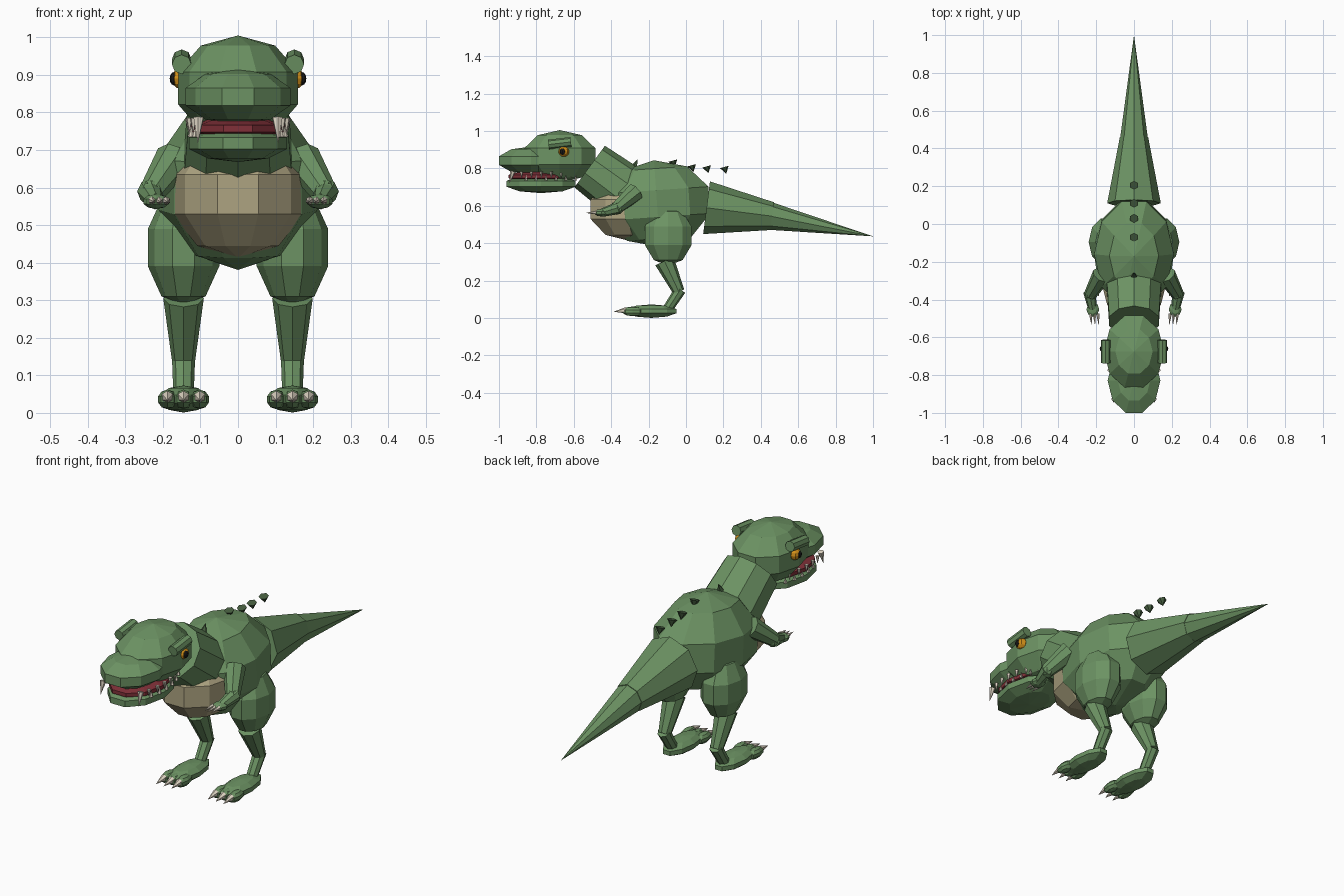
import bpy, bmesh, math
from mathutils import Vector, Matrix

if "Cube" in bpy.data.objects:
    bpy.data.objects.remove(bpy.data.objects["Cube"])


def mat(name, r, g, b):
    m = bpy.data.materials.new(name)
    m.diffuse_color = (r, g, b, 1)
    m.use_nodes = True
    m.node_tree.nodes["Principled BSDF"].inputs["Base Color"].default_value = m.diffuse_color
    return m


GREEN = mat("green_skin", 0.15, 0.29, 0.125)
DARK = mat("dark_green", 0.06, 0.11, 0.05)
TAN = mat("tan_belly", 0.42, 0.37, 0.22)
RED = mat("mouth_red", 0.22, 0.03, 0.04)
IVORY = mat("ivory", 0.75, 0.68, 0.56)
AMBER = mat("amber", 0.65, 0.28, 0.01)
BLACK = mat("black", 0.01, 0.01, 0.01)


def finish(name, bm, material):
    me = bpy.data.meshes.new(name)
    bm.to_mesh(me)
    bm.free()
    me.materials.append(material)
    ob = bpy.data.objects.new(name, me)
    bpy.context.collection.objects.link(ob)
    return ob


def ball(name, loc, radii, material=GREEN, seg=10, rings=5, tilt=0):
    """Faceted ellipsoid with vertices on the x axis."""
    bm = bmesh.new()
    bmesh.ops.create_uvsphere(bm, u_segments=seg, v_segments=rings, radius=1)
    m = (Matrix.Translation(loc) @ Matrix.Rotation(math.radians(tilt), 4, 'X')
         @ Matrix.Diagonal((*radii, 1)) @ Matrix.Rotation(math.pi / 2, 4, 'Z'))
    bmesh.ops.transform(bm, matrix=m, verts=bm.verts)
    return finish(name, bm, material)


def cone(name, a, b, r1, r2, material=GREEN, seg=8):
    """Tapered limb from point a to point b."""
    a, b = Vector(a), Vector(b)
    d = b - a
    bm = bmesh.new()
    bmesh.ops.create_cone(bm, cap_ends=True, segments=seg, radius1=r1, radius2=r2, depth=d.length)
    m = Matrix.Translation((a + b) / 2) @ d.to_track_quat('Z', 'Y').to_matrix().to_4x4()
    bmesh.ops.transform(bm, matrix=m, verts=bm.verts)
    bmesh.ops.remove_doubles(bm, verts=bm.verts, dist=1e-5)
    return finish(name, bm, material)


# Torso, chest and neck
ball("torso", (0, -0.155, 0.612), (0.222, 0.31, 0.232), tilt=4)
ball("chest", (0, -0.30, 0.582), (0.184, 0.232, 0.17), TAN)
cone("neck", (0, -0.27, 0.63), (0, -0.515, 0.81), 0.155, 0.138, seg=10)

# Tail
cone("tail_base", (0, 0.11, 0.59), (0, 0.46, 0.545), 0.142, 0.075)
cone("tail_tip", (0, 0.45, 0.545), (0, 1.0, 0.437), 0.074, 0.0)

# Head, snout and jaws
ball("head", (0, -0.675, 0.865), (0.168, 0.21, 0.14))
ball("snout", (0, -0.828, 0.842), (0.147, 0.19, 0.075))
ball("mouth", (0, -0.785, 0.757), (0.132, 0.18, 0.03), RED)
ball("lower_jaw", (0, -0.775, 0.718), (0.137, 0.205, 0.05))

# Spines along the back
for i, y in enumerate((-0.27, -0.07, 0.03, 0.11, 0.205)):
    z = (0.825, 0.842, 0.817, 0.811, 0.808)[i]
    if i == 0:
        cone("back_spine_0", (0, y - 0.01, 0.80), (0, y + 0.012, 0.85), 0.022, 0, DARK, 5)
    else:
        cone(f"back_spine_{i}", (0, y, z), (0, y + 0.01, z - 0.036), 0.024, 0, DARK, 6)

for side, s in (("left", 1), ("right", -1)):
    # Eyes and brows
    ball(f"{side}_eye", (s * 0.15, -0.655, 0.89), (0.028, 0.031, 0.028), AMBER, 8, 6)
    ball(f"{side}_pupil", (s * 0.17, -0.66, 0.89), (0.012, 0.015, 0.018), BLACK, 8, 6)
    cone(f"{side}_brow", (s * 0.15, -0.735, 0.928), (s * 0.15, -0.615, 0.942), 0.026, 0.026, GREEN, 8)

    # Fangs and side teeth
    cone(f"{side}_fang", (s * 0.105, -0.925, 0.785), (s * 0.107, -0.945, 0.718), 0.015, 0, IVORY, 6)
    for i in range(6):
        y = -0.88 + i * 0.053
        x = s * 0.132 * math.sqrt(1 - ((y + 0.785) / 0.22) ** 2)
        cone(f"{side}_upper_tooth_{i}", (x, y, 0.785), (x, y, 0.745), 0.010, 0, IVORY, 5)
        cone(f"{side}_lower_tooth_{i}", (x * 0.95, y + 0.026, 0.735), (x * 0.95, y + 0.026, 0.765),
             0.009, 0, IVORY, 5)

    # Arm, hand and fingers
    cone(f"{side}_upper_arm", (s * 0.17, -0.27, 0.675), (s * 0.232, -0.375, 0.585), 0.052, 0.034)
    ball(f"{side}_elbow", (s * 0.23, -0.37, 0.588), (0.034, 0.038, 0.036), GREEN, 8, 5)
    cone(f"{side}_forearm", (s * 0.235, -0.36, 0.59), (s * 0.22, -0.45, 0.563), 0.034, 0.022)
    ball(f"{side}_hand", (s * 0.218, -0.452, 0.563), (0.036, 0.04, 0.02), GREEN, 8, 5)
    for i in (-1, 0, 1):
        x = s * (0.21 + i * 0.019)
        cone(f"{side}_finger_claw_{i + 1}", (x, -0.475, 0.565), (x - s * 0.004, -0.537, 0.562),
             0.011, 0, IVORY, 6)

    # Leg
    x = s * 0.145
    ball(f"{side}_thigh", (x, -0.095, 0.44), (0.1, 0.138, 0.16))
    cone(f"{side}_shin", (x, -0.115, 0.305), (x, -0.038, 0.14), 0.054, 0.031)
    cone(f"{side}_ankle", (x, -0.03, 0.152), (x, -0.10, 0.045), 0.031, 0.027)

    # Foot, toes and claws
    ball(f"{side}_foot", (x, -0.185, 0.037), (0.066, 0.148, 0.036))
    for i in (-1, 0, 1):
        tx = x + i * 0.043
        ball(f"{side}_toe_{i + 1}", (tx, -0.285, 0.036), (0.026, 0.058, 0.026), GREEN, 8, 5)
        cone(f"{side}_toe_claw_{i + 1}", (tx, -0.32, 0.042), (tx, -0.387, 0.034),
             0.017, 0, IVORY, 6)
